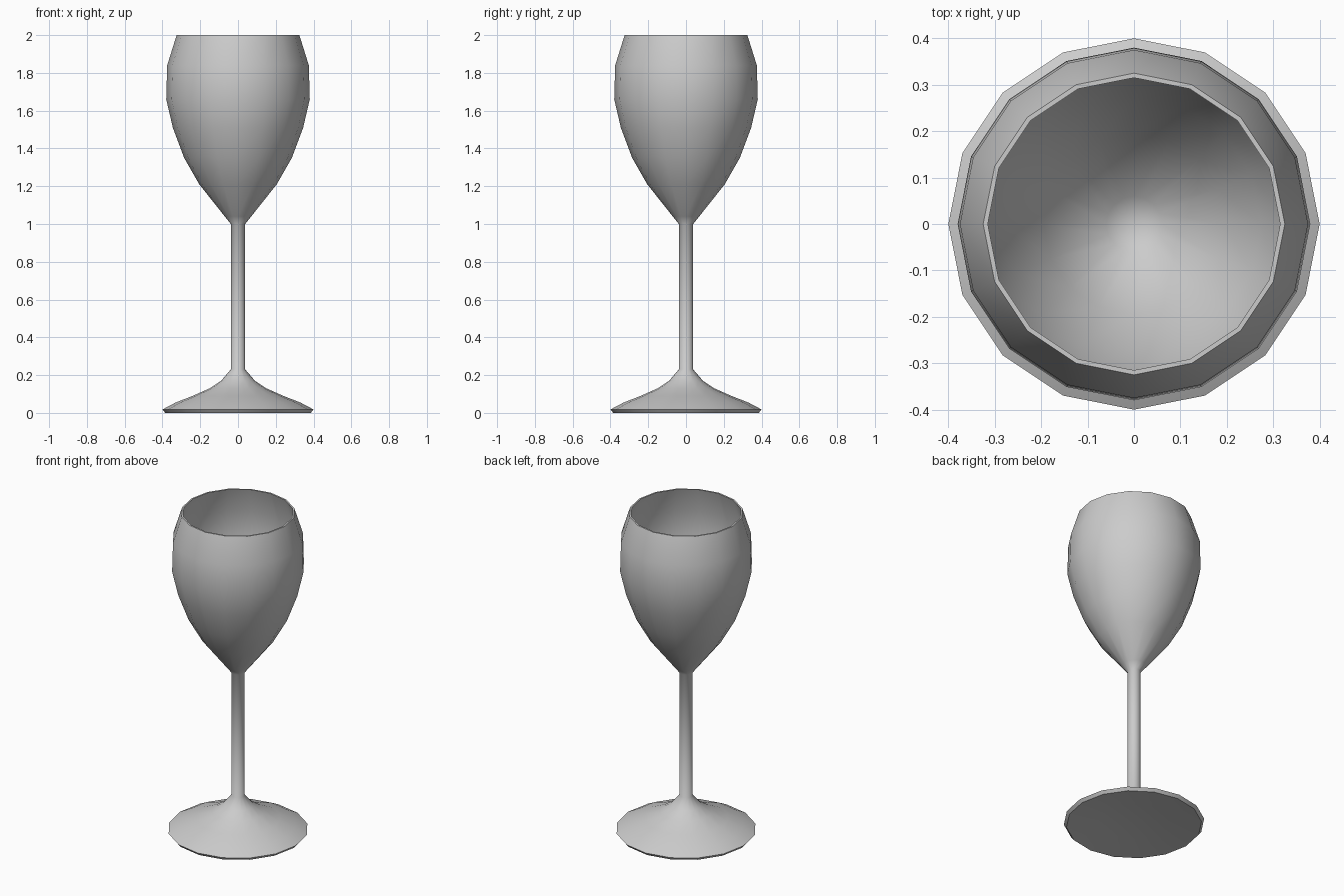
import bpy
import math

cube = bpy.data.objects.get("Cube")
if cube:
    bpy.data.objects.remove(cube, do_unlink=True)

SIDES = 16

# Single plain grey material
grey = bpy.data.materials.new("plain_grey")
grey.use_nodes = True
colour = (0.6, 0.6, 0.6, 1.0)
grey.diffuse_color = colour
grey.node_tree.nodes["Principled BSDF"].inputs["Base Color"].default_value = colour


def lathe(name, profile):
    """Revolve (radius, height) points; a zero radius becomes a single pole."""
    verts, rings, faces = [], [], []
    for r, z in profile:
        count = SIDES if r > 0 else 1
        rings.append([len(verts) + i for i in range(count)])
        for i in range(count):
            a = math.tau * i / SIDES
            verts.append((r * math.cos(a), r * math.sin(a), z))
    for low, high in zip(rings, rings[1:]):
        for i in range(SIDES):
            j = (i + 1) % SIDES
            if len(low) == 1:
                faces.append((low[0], high[j], high[i]))
            elif len(high) == 1:
                faces.append((low[i], low[j], high[0]))
            else:
                faces.append((low[i], low[j], high[j], high[i]))
    mesh = bpy.data.meshes.new(name)
    mesh.from_pydata(verts, [], faces)
    mesh.materials.append(grey)
    obj = bpy.data.objects.new(name, mesh)
    bpy.context.collection.objects.link(obj)
    bpy.ops.object.select_all(action="DESELECT")
    obj.select_set(True)
    bpy.context.view_layer.objects.active = obj
    bpy.ops.object.shade_smooth_by_angle(angle=math.radians(50))
    return obj


# Glass: underside, foot, stem, bowl outside, rim and bowl inside in one outline
underside = [(0, 0.03), (0.2, 0.02), (0.385, 0.0)]
foot = [(0.4, 0.018), (0.33, 0.055), (0.24, 0.09), (0.15, 0.13), (0.09, 0.17)]
stem = [(0.038, 0.23), (0.038, 1.0)]
bowl = [(0.07, 1.04), (0.205, 1.21), (0.285, 1.35), (0.345, 1.51),
        (0.38, 1.66), (0.375, 1.84), (0.325, 2.0)]
inside = [(r - 0.01, z) for r, z in reversed(bowl)] + [(0, 1.03)]
lathe("wine_glass", underside + foot + stem + bowl + inside)
